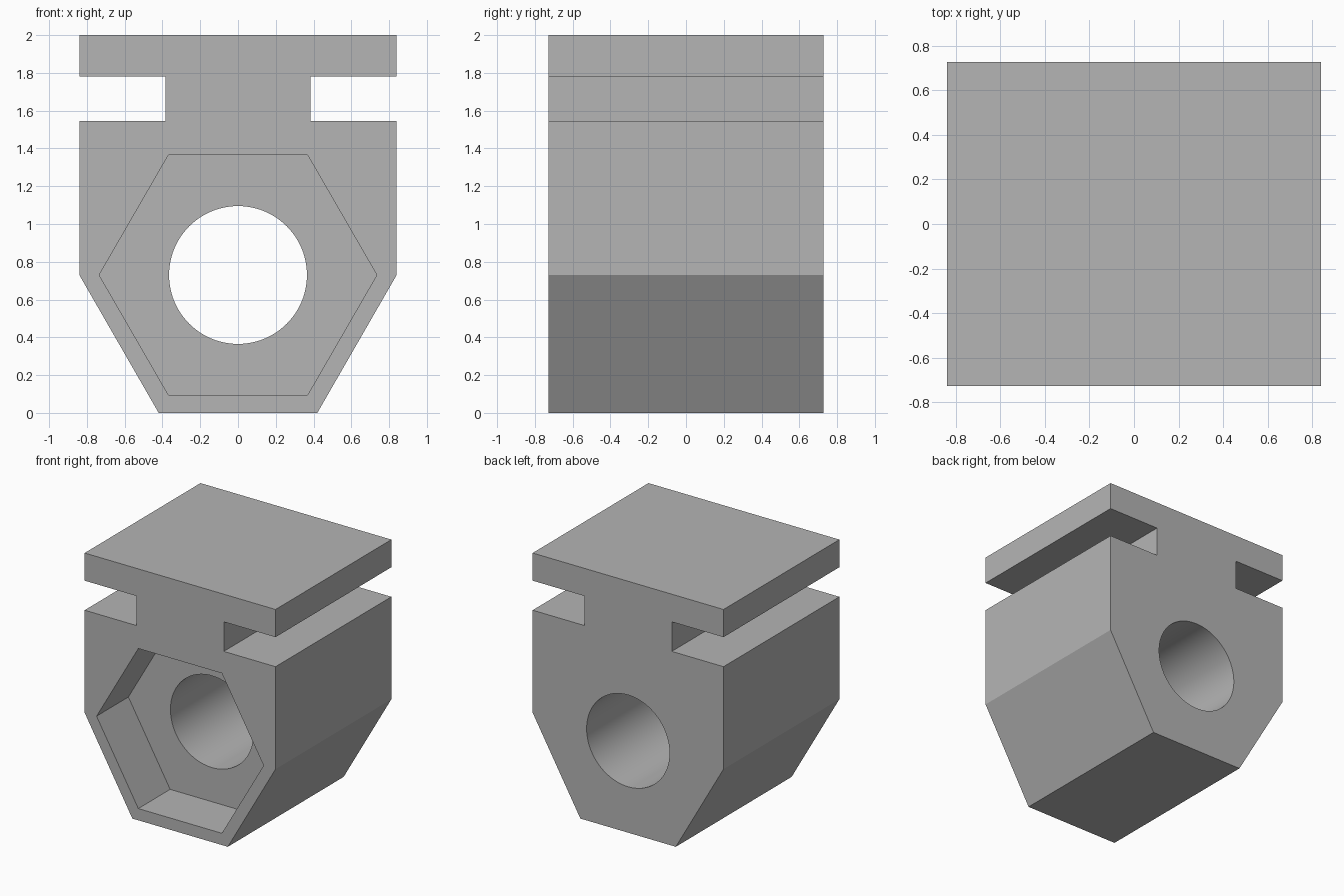
import bpy
import bmesh
from math import cos, sin, pi, radians

old = bpy.data.objects.get("Cube")
if old:
    bpy.data.objects.remove(old, do_unlink=True)

HALF_DEPTH = 0.728
AXIS_Z = 0.73          # height of the bore axis
POCKET_DEPTH = 0.4

grey = bpy.data.materials.new("plain_grey")
grey.use_nodes = True
colour = (0.46, 0.46, 0.46, 1)
grey.diffuse_color = colour
grey.node_tree.nodes["Principled BSDF"].inputs["Base Color"].default_value = colour


def prism(name, outline, y0, y1):
    """Extrude an x-z outline from y0 to y1."""
    bm = bmesh.new()
    face = bm.faces.new([bm.verts.new((x, y0, z)) for x, z in outline])
    ext = bmesh.ops.extrude_face_region(bm, geom=[face])
    moved = [v for v in ext["geom"] if isinstance(v, bmesh.types.BMVert)]
    bmesh.ops.translate(bm, verts=moved, vec=(0, y1 - y0, 0))
    bmesh.ops.recalc_face_normals(bm, faces=bm.faces)
    mesh = bpy.data.meshes.new(name)
    bm.to_mesh(mesh)
    bm.free()
    mesh.materials.append(grey)
    obj = bpy.data.objects.new(name, mesh)
    bpy.context.collection.objects.link(obj)
    return obj


def ring(radius, sides):
    """Regular polygon around the bore axis, first corner on +x."""
    return [(radius * cos(2 * pi * i / sides), AXIS_Z + radius * sin(2 * pi * i / sides))
            for i in range(sides)]


# Body: tapered foot, straight sides, side slots and top plate
half = [(0.42, 0), (0.84, AXIS_Z), (0.84, 1.545), (0.385, 1.545),
        (0.385, 1.78), (0.84, 1.78), (0.84, 2)]
body = prism("slotted_nut_block", half + [(-x, z) for x, z in reversed(half)],
             -HALF_DEPTH, HALF_DEPTH)

# Hexagonal pocket in the front, and a round bore right through
cutters = [prism("hex_pocket_cutter", ring(0.735, 6), -HALF_DEPTH - 0.2, -HALF_DEPTH + POCKET_DEPTH),
           prism("bore_cutter", ring(0.365, 96), -HALF_DEPTH - 0.3, HALF_DEPTH + 0.3)]

bpy.ops.object.select_all(action='DESELECT')
body.select_set(True)
bpy.context.view_layer.objects.active = body
for cutter in cutters:
    cutter.hide_render = True
    mod = body.modifiers.new(cutter.name, 'BOOLEAN')
    mod.operation = 'DIFFERENCE'
    mod.solver = 'EXACT'
    mod.object = cutter
    bpy.ops.object.modifier_apply(modifier=mod.name)
    bpy.data.objects.remove(cutter, do_unlink=True)

# Smooth bore wall, crisp flat faces elsewhere
bpy.ops.object.shade_smooth_by_angle(angle=radians(20))
